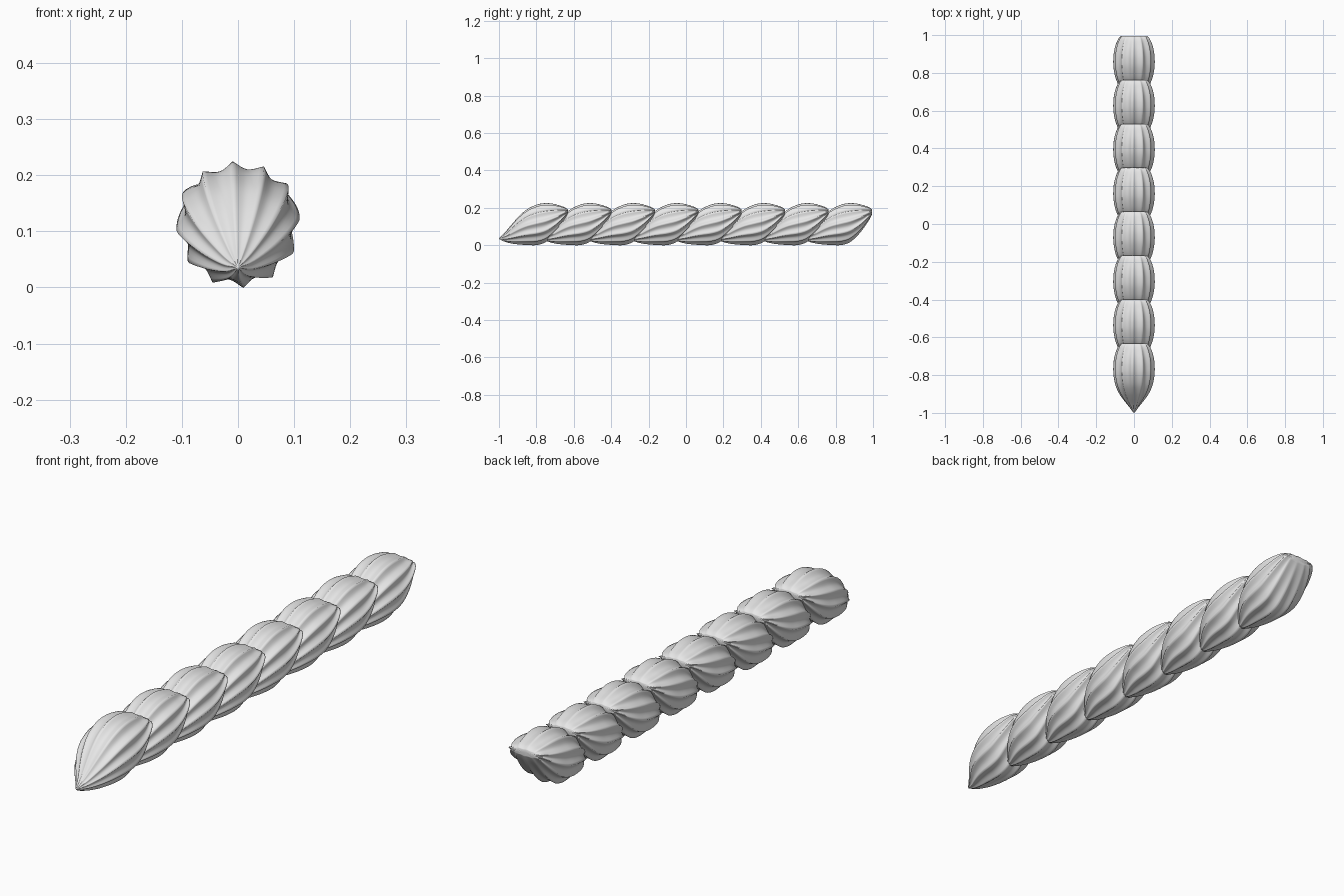
import bpy, bmesh, math

if "Cube" in bpy.data.objects:
    bpy.data.objects.remove(bpy.data.objects["Cube"])

COUNT, PITCH, RIBS, PER_RIB, STEPS = 8, 0.2325, 12, 8, 4

cream = bpy.data.materials.new("light_grey_cream")
cream.diffuse_color = (0.8, 0.8, 0.8, 1)
cream.use_nodes = True
cream.node_tree.nodes["Principled BSDF"].inputs["Base Color"].default_value = cream.diffuse_color

# Stations along one piped shell: y, bottom z, top z, half width
PROFILE = [
    (0.000, 0.032, 0.040, 0.004),
    (0.035, 0.016, 0.074, 0.030),
    (0.075, 0.007, 0.122, 0.062),
    (0.110, 0.003, 0.160, 0.084),
    (0.150, 0.000, 0.193, 0.100),
    (0.200, 0.000, 0.217, 0.109),
    (0.245, 0.014, 0.225, 0.110),
    (0.285, 0.048, 0.222, 0.106),
    (0.320, 0.090, 0.213, 0.097),
    (0.350, 0.135, 0.202, 0.084),
    (0.366, 0.165, 0.190, 0.070),
]


def smooth_stations():
    """Catmull-Rom curve through the stations."""
    out, n = [], len(PROFILE)
    for i in range(n - 1):
        p = [PROFILE[min(max(i + k, 0), n - 1)] for k in (-1, 0, 1, 2)]
        for s in range(STEPS):
            t = s / STEPS
            out.append([0.5 * (2 * b + (c - a) * t + (2 * a - 5 * b + 4 * c - d) * t * t
                               + (3 * b - a - 3 * c + d) * t ** 3) for a, b, c, d in zip(*p)])
    out.append(list(PROFILE[-1]))
    return out


def shell_mesh():
    bm = bmesh.new()
    n = RIBS * PER_RIB
    rings = []
    for y, lo, hi, w in smooth_stations():
        ring = []
        for j in range(n):
            a = 2 * math.pi * j / n
            r = 1 - 0.13 * abs(math.sin(RIBS * a / 2))   # pointed ribs, round grooves
            a += math.radians(95)
            ring.append(bm.verts.new((w * r * math.cos(a), y,
                                      (lo + hi) / 2 + (hi - lo) / 2 * r * math.sin(a))))
        rings.append(ring)
    for r0, r1 in zip(rings, rings[1:]):
        for j in range(n):
            k = (j + 1) % n
            bm.faces.new((r0[j], r0[k], r1[k], r1[j]))
    # pointed front tip and blunt star-shaped back
    tip = bm.verts.new((0, -0.001, 0.036))
    end = bm.verts.new((0, 0.362, 0.177))
    for j in range(n):
        k = (j + 1) % n
        bm.faces.new((tip, rings[0][k], rings[0][j]))
        bm.faces.new((end, rings[-1][j], rings[-1][k]))
    bmesh.ops.recalc_face_normals(bm, faces=bm.faces)
    for f in bm.faces:
        f.smooth = True
    me = bpy.data.meshes.new("piped_shell")
    bm.to_mesh(me)
    bm.free()
    me.materials.append(cream)
    return me


# Row of overlapping shells
mesh = shell_mesh()
for i in range(COUNT):
    ob = bpy.data.objects.new(f"piped_shell_{i + 1}", mesh)
    ob.location = (0, -0.998 + i * PITCH, 0)
    bpy.context.collection.objects.link(ob)
